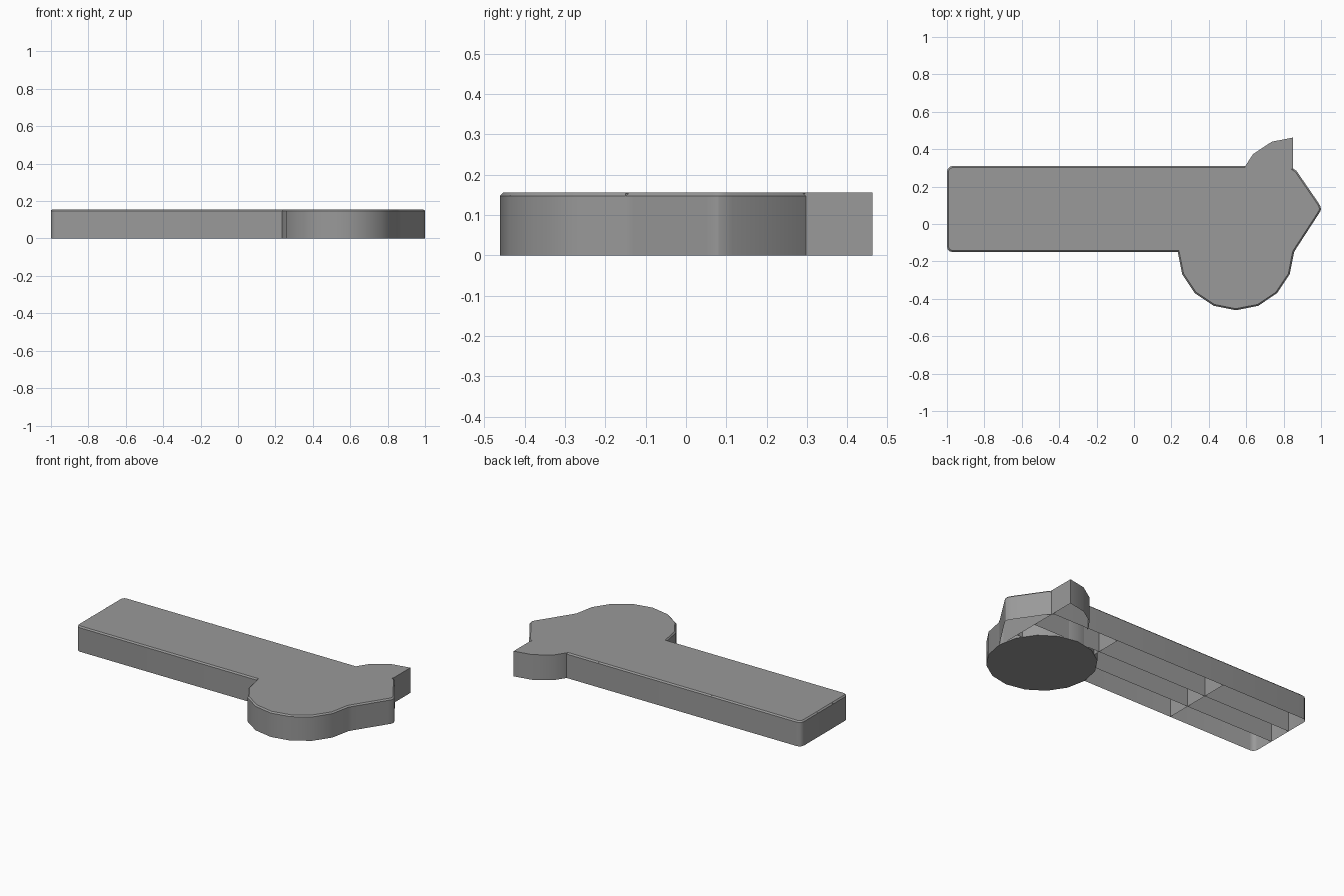
import bpy, bmesh, math
from mathutils import Vector

if "Cube" in bpy.data.objects:
    bpy.data.objects.remove(bpy.data.objects["Cube"])

H = 0.155          # total height
CX, CY, R = 0.545, -0.15, 0.311   # round pad
GREY = bpy.data.materials.new("dark_grey")
GREY.diffuse_color = (0.32, 0.32, 0.32, 1)
GREY.use_nodes = True
GREY.node_tree.nodes["Principled BSDF"].inputs["Base Color"].default_value = GREY.diffuse_color


def arc(cx, cy, r, a0, a1, n):
    return [(cx + r * math.cos(math.radians(a0 + (a1 - a0) * i / n)),
             cy + r * math.sin(math.radians(a0 + (a1 - a0) * i / n))) for i in range(n + 1)]


def inset(pts, d):
    """Move every point of a counter-clockwise outline inwards by d."""
    out = []
    for i, p in enumerate(pts):
        p, a, b = Vector(p), Vector(pts[i - 1]), Vector(pts[(i + 1) % len(pts)])
        u, v = (p - a).normalized(), (b - p).normalized()
        m = Vector((-u.y - v.y, u.x + v.x))
        out.append(p + m * (2 * d / max(m.length_squared, 0.8)))
    return out


def finish(name, bm, smooth=True):
    me = bpy.data.meshes.new(name)
    bm.to_mesh(me)
    bm.free()
    me.materials.append(GREY)
    ob = bpy.data.objects.new(name, me)
    bpy.context.collection.objects.link(ob)
    if smooth:
        bpy.ops.object.select_all(action='DESELECT')
        ob.select_set(True)
        bpy.context.view_layer.objects.active = ob
        bpy.ops.object.shade_smooth_by_angle(angle=math.radians(32))


def shell(name, pts, bevel=0.0, skip=()):
    """Open-bottomed walls with a top, optionally chamfered."""
    bm = bmesh.new()
    levels = [(pts, 0), (pts, H - bevel)]
    if bevel:
        levels.append((inset(pts, bevel), H))
    rings = [[bm.verts.new((p[0], p[1], z)) for p in ps] for ps, z in levels]
    n = len(pts)
    for lo, hi in zip(rings, rings[1:]):
        for i in range(n):
            j = (i + 1) % n
            if i not in skip:
                bm.faces.new((lo[i], lo[j], hi[j], hi[i]))
    bm.faces.new(rings[-1])
    finish(name, bm)


def rib(name, a, b):
    bm = bmesh.new()
    bm.faces.new([bm.verts.new(p) for p in
                  ((*a, 0), (*b, 0), (*b, H - 0.002), (*a, H - 0.002))])
    finish(name, bm, False)


# Hollow main body: arm, half-round bulge and pointed end
c = 0.03
outline = arc(-1 + c, -0.15 + c, c, 180, 270, 3)
outline += arc(CX, CY, R, 180, 360, 8)
outline += [(0.868, -0.13), (0.985, 0.05), (0.996, 0.068), (1.0, 0.08), (0.996, 0.096),
            (0.985, 0.115), (0.868, 0.285), (0.85, 0.297), (0.84, 0.31)]
outline += arc(-1 + c, 0.31 - c, c, 90, 180, 3)
shell("body_shell", outline, bevel=0.008)

# Quarter-round fin on the back edge
fin = [(0.59, 0.295), (0.85, 0.295), (0.85, 0.462),
       (0.737, 0.44), (0.637, 0.374), (0.595, 0.31)]
shell("back_fin", fin, skip=(0,))

# Floor and inner wall of the round pad
bm = bmesh.new()
ring = arc(CX, CY, R, 0, 360, 16)[:-1]
low = [bm.verts.new((x, y, 0)) for x, y in ring]
bm.faces.new(low[::-1])
top = [bm.verts.new((x, y, H - 0.002)) for x, y in ring[:9]]
for i in range(8):
    bm.faces.new((low[i], low[i + 1], top[i + 1], top[i]))
finish("round_pad", bm)

# Ribs inside the arm, running into the head
for i, y in enumerate((0.15, 0.0)):
    rib(f"long_rib_{i + 1}", (-1, y), (0.85, y))
for i, x in enumerate((-0.39, 0.38)):
    rib(f"cross_rib_{i + 1}", (x, -0.15), (x, 0.31))
rib("arm_end_wall", (0.85, -0.15), (0.85, 0.3))
